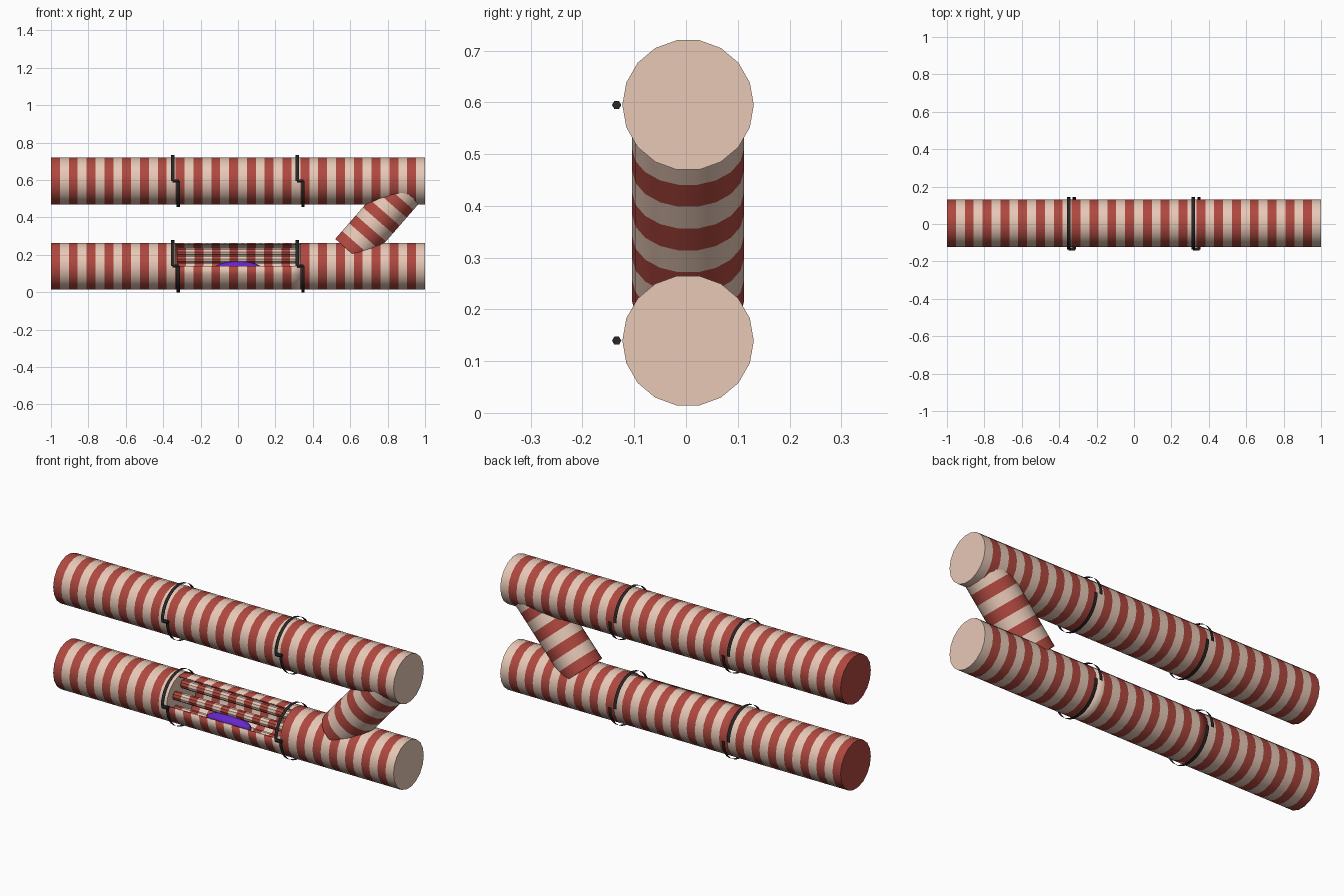
import bpy, bmesh
from math import sin, cos, pi, radians
from mathutils import Vector

if "Cube" in bpy.data.objects:
    bpy.data.objects.remove(bpy.data.objects["Cube"])


def mat(name, rgb):
    m = bpy.data.materials.new(name)
    m.diffuse_color = (*rgb, 1)
    m.use_nodes = True
    m.node_tree.nodes["Principled BSDF"].inputs["Base Color"].default_value = m.diffuse_color
    return m


RED = mat("red", (0.43, 0.065, 0.05))
CREAM = mat("cream", (0.80, 0.58, 0.47))
BLACK = mat("black", (0.02, 0.02, 0.02))
PURPLE = mat("purple", (0.13, 0.02, 0.60))
CY, Z_LOW, Z_HIGH = 0.004, 0.1395, 0.595
R, SIDES, JOINT = 0.127, 18, 1 / 3


def finish(name, bm, mats):
    me = bpy.data.meshes.new(name)
    bm.to_mesh(me)
    bm.free()
    for m in mats:
        me.materials.append(m)
    ob = bpy.data.objects.new(name, me)
    bpy.context.collection.objects.link(ob)
    bpy.context.view_layer.objects.active = ob
    ob.select_set(True)
    bpy.ops.object.shade_smooth_by_angle(angle=radians(30))
    ob.select_set(False)
    return ob


def striped_tube(name, a, b, r, sides, segs, gap=(), caps=True):
    """Tube from a to b in alternating bands; gap lists facets left open."""
    a, b = Vector(a), Vector(b)
    d = (b - a).normalized()
    u = Vector((0, 1, 0))
    v = d.cross(u)
    bm = bmesh.new()
    rings = []
    for i in range(segs + 1):
        c = a.lerp(b, i / segs)
        rings.append([bm.verts.new(c + r * (u * cos(2 * pi * k / sides) + v * sin(2 * pi * k / sides)))
                      for k in range(sides)])
    for i in range(segs):
        for k in range(sides):
            if k in gap:
                continue
            n = (k + 1) % sides
            f = bm.faces.new((rings[i][k], rings[i][n], rings[i + 1][n], rings[i + 1][k]))
            f.material_index = i % 2
    if caps:
        bm.faces.new(rings[0][::-1])
        bm.faces.new(rings[-1]).material_index = (segs - 1) % 2
    loose = [w for w in bm.verts if not w.link_faces]
    bmesh.ops.delete(bm, geom=loose, context='VERTS')
    return finish(name, bm, (RED, CREAM))


def half_band(name, x, z, start):
    """Open half-ring ribbon wrapped over or under a fibre."""
    bm = bmesh.new()
    pairs = []
    for k in range(17):
        t = start + pi * k / 16
        pairs.append([bm.verts.new((x + s, CY + 0.14 * cos(t), z + 0.14 * sin(t))) for s in (-0.009, 0.009)])
    for p, q in zip(pairs, pairs[1:]):
        bm.faces.new((p[0], p[1], q[1], q[0])[::-1])
    bm.normal_update()
    for f in bm.faces:
        c = f.calc_center_median()
        if f.normal.dot(c - Vector((x, CY, z))) < 0:
            f.normal_flip()
    return finish(name, bm, (BLACK,))


# muscle fibres: the upper one whole, the lower one in three sections
striped_tube("upper_fibre", (-1, CY, Z_HIGH), (1, CY, Z_HIGH), R, SIDES, 42)
for name, x0 in (("left", -1), ("right", JOINT)):
    striped_tube(f"lower_fibre_{name}", (x0, CY, Z_LOW), (x0 + 2 / 3, CY, Z_LOW), R, SIDES, 14)
shell = striped_tube("lower_fibre_cutaway", (-JOINT, CY, Z_LOW), (JOINT, CY, Z_LOW),
                     R, SIDES, 14, gap=(5, 6, 7, 8), caps=False)
wall = shell.modifiers.new("wall", 'SOLIDIFY')
wall.thickness = 0.008
wall.offset = -1

# slanted branch between the fibres
striped_tube("branch", (0.60, CY, 0.215), (0.895, CY, 0.553), 0.108, SIDES, 8)

# strands bundled inside the cutaway
for i in range(7):
    t = radians(30 + 60 * i)
    rad = 0.075 if i < 6 else 0
    y, z = CY + rad * cos(t), Z_LOW + rad * sin(t)
    striped_tube(f"inner_strand_{i}", (-0.325, y, z), (0.325, y, z), 0.023, 10, 14)

# nucleus
bm = bmesh.new()
bmesh.ops.create_uvsphere(bm, u_segments=16, v_segments=10, radius=1)
bmesh.ops.scale(bm, vec=(0.13, 0.04, 0.04), verts=bm.verts)
bmesh.ops.translate(bm, vec=(0, -0.075, 0.125), verts=bm.verts)
finish("nucleus", bm, (PURPLE,))

# stepped joint rings: upper half, lower half and the short front link
for row, z in (("lower", Z_LOW), ("upper", Z_HIGH)):
    for side, x in (("left", -JOINT), ("right", JOINT)):
        half_band(f"{row}_{side}_ring_top", x - 0.016, z, 0)
        half_band(f"{row}_{side}_ring_bottom", x + 0.014, z, pi)
        bpy.ops.mesh.primitive_cylinder_add(vertices=6, radius=0.009, depth=0.036,
                                            location=(x, -0.134, z), rotation=(0, pi / 2, 0))
        link = bpy.context.object
        link.name = f"{row}_{side}_ring_link"
        link.data.materials.append(BLACK)
        link.select_set(False)
